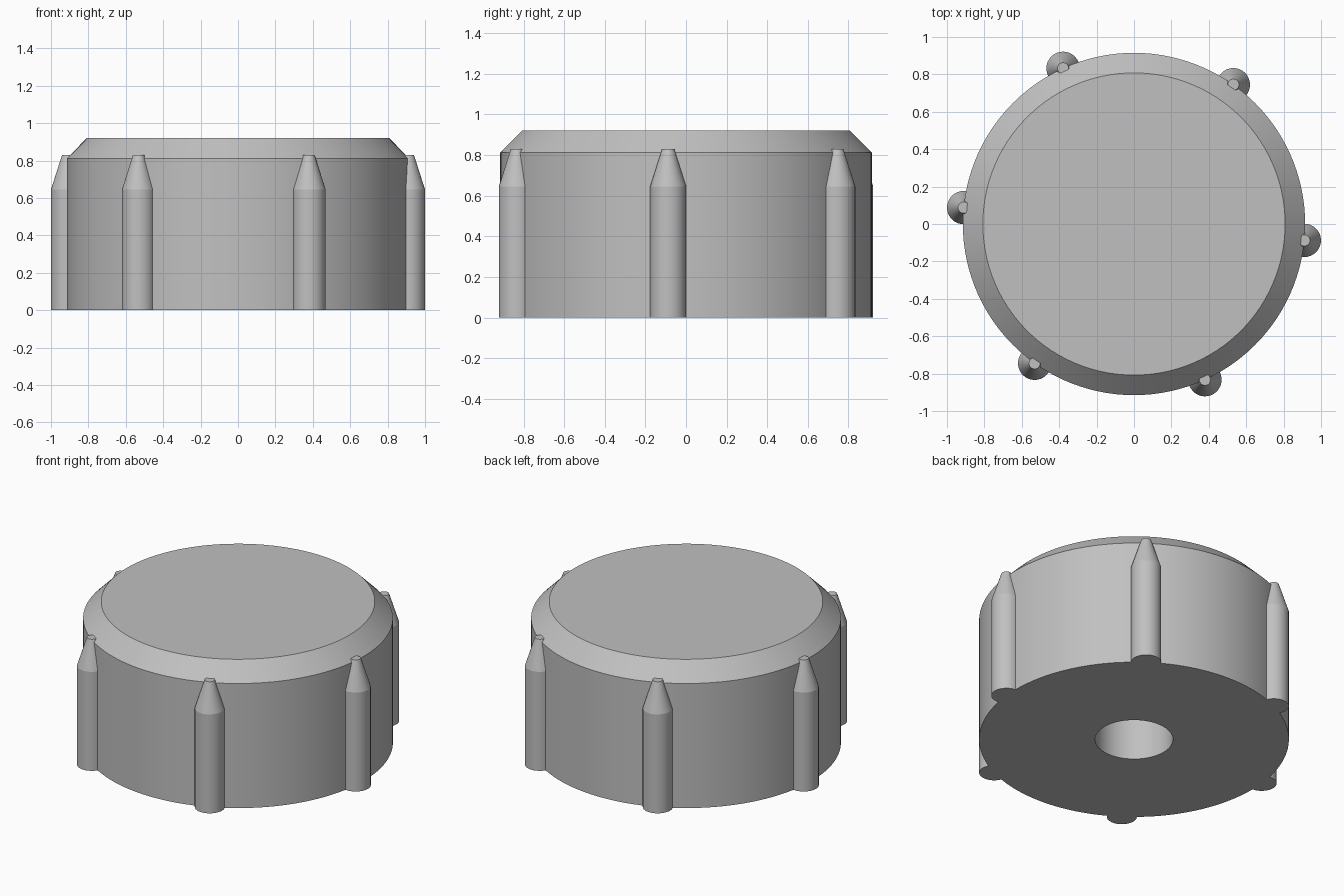
import bpy, bmesh, math
from mathutils import Matrix, Vector

cube = bpy.data.objects.get("Cube")
if cube:
    bpy.data.objects.remove(cube, do_unlink=True)

# Single grey material
GREY = (0.53, 0.53, 0.53, 1.0)
grey = bpy.data.materials.new("grey plastic")
grey.use_nodes = True
grey.diffuse_color = GREY
grey.node_tree.nodes["Principled BSDF"].inputs["Base Color"].default_value = GREY


def lathe(bm, profile, steps):
    """Spin an (r, z) profile around z into a closed solid."""
    verts = [bm.verts.new((r, 0, z)) for r, z in profile]
    edges = [bm.edges.new(pair) for pair in zip(verts, verts[1:])]
    bmesh.ops.spin(bm, geom=verts + edges, cent=(0, 0, 0), axis=(0, 0, 1),
                   angle=math.tau, steps=steps, use_duplicate=False)
    bmesh.ops.remove_doubles(bm, verts=bm.verts[:], dist=1e-4)
    bmesh.ops.recalc_face_normals(bm, faces=bm.faces[:])


def make_object(name, bm):
    mesh = bpy.data.meshes.new(name)
    bm.to_mesh(mesh)
    bm.free()
    mesh.materials.append(grey)
    obj = bpy.data.objects.new(name, mesh)
    bpy.context.collection.objects.link(obj)
    return obj


# Knob body: chamfered top, blind shaft hole underneath
RADIUS, HOLE, DEPTH = 0.915, 0.23, 0.6
bm = bmesh.new()
lathe(bm, [(0, DEPTH), (HOLE, DEPTH), (HOLE, 0), (RADIUS, 0),
           (RADIUS, 0.812), (0.808, 0.92), (0, 0.92)], 120)
knob = make_object("knob_body", bm)

# Six grip ribs with tapered tips
ribs = bmesh.new()
for i in range(6):
    rib = bmesh.new()
    lathe(rib, [(0, 0), (0.089, 0), (0.089, 0.645), (0.03, 0.83), (0, 0.83)], 32)
    angle = math.radians(60 * i - 5.5)
    centre = Vector((RADIUS * math.cos(angle), RADIUS * math.sin(angle), 0))
    rib.transform(Matrix.Translation(centre))
    part = bpy.data.meshes.new("rib")
    rib.to_mesh(part)
    rib.free()
    ribs.from_mesh(part)
    bpy.data.meshes.remove(part)
grip = make_object("grip_ribs", ribs)

# Fuse the ribs into the body
fuse = knob.modifiers.new("fuse ribs", 'BOOLEAN')
fuse.operation = 'UNION'
fuse.solver = 'EXACT'
fuse.object = grip
bpy.ops.object.select_all(action='DESELECT')
knob.select_set(True)
bpy.context.view_layer.objects.active = knob
bpy.ops.object.modifier_apply(modifier=fuse.name)
bpy.data.objects.remove(grip, do_unlink=True)

# Smooth the curved walls, keep the rims sharp
bpy.ops.object.shade_smooth_by_angle(angle=math.radians(14))
